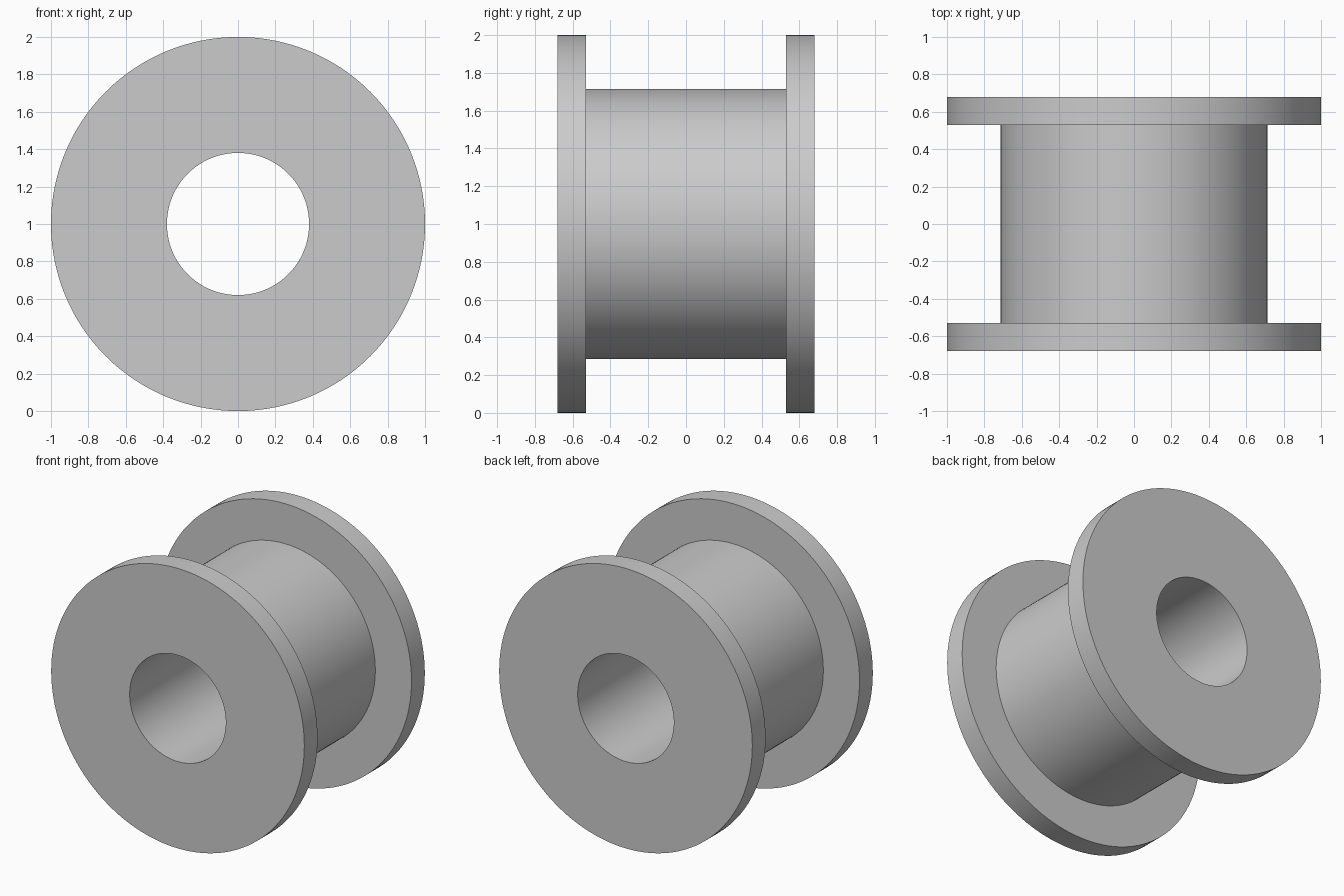
import bpy
import bmesh
import math
from mathutils import Matrix, Vector

cube = bpy.data.objects.get("Cube")
if cube:
    bpy.data.objects.remove(cube, do_unlink=True)

SEGMENTS = 128
FLANGE_R, HUB_R, BORE_R = 1.0, 0.714, 0.38
OUTER_Y, INNER_Y = 0.68, 0.53

# Plain grey
grey = bpy.data.materials.new("plain grey")
grey.use_nodes = True
colour = (0.6, 0.6, 0.6, 1)
grey.diffuse_color = colour
grey.node_tree.nodes["Principled BSDF"].inputs["Base Color"].default_value = colour

# Closed half-section of the spool: (radius, y)
front_half = [(BORE_R, -OUTER_Y), (FLANGE_R, -OUTER_Y), (FLANGE_R, -INNER_Y), (HUB_R, -INNER_Y)]
section = front_half + [(r, -y) for r, y in reversed(front_half)]

# Flanged spool, turned around the y axis
bm = bmesh.new()
verts = [bm.verts.new((r, y, 0)) for r, y in section]
edges = [bm.edges.new((v, verts[(i + 1) % len(verts)])) for i, v in enumerate(verts)]
bmesh.ops.spin(bm, geom=verts + edges, cent=(0, 0, 0), axis=(0, 1, 0),
               angle=math.tau, steps=SEGMENTS, use_merge=True)
bmesh.ops.remove_doubles(bm, verts=bm.verts, dist=0.0001)
bmesh.ops.recalc_face_normals(bm, faces=bm.faces)
bmesh.ops.transform(bm, matrix=Matrix.Translation(Vector((0, 0, FLANGE_R))), verts=bm.verts)

mesh = bpy.data.meshes.new("flanged_spool")
bm.to_mesh(mesh)
bm.free()
mesh.materials.append(grey)
spool = bpy.data.objects.new("flanged_spool", mesh)
bpy.context.collection.objects.link(spool)

# Smooth walls with crisp rims
bpy.ops.object.select_all(action="DESELECT")
spool.select_set(True)
bpy.context.view_layer.objects.active = spool
bpy.ops.object.shade_smooth_by_angle(angle=math.radians(30))
